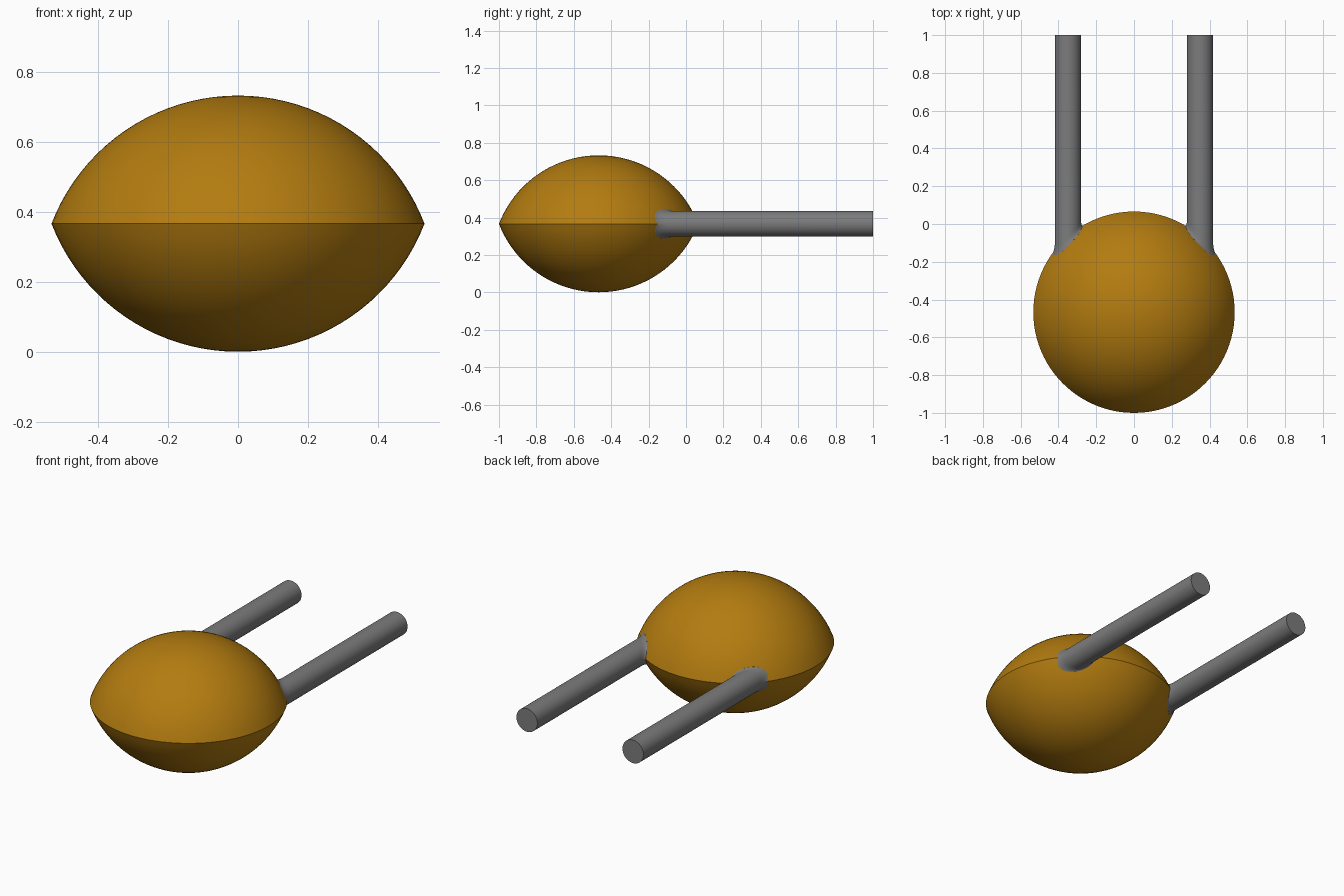
import bpy, bmesh, math

cube = bpy.data.objects.get("Cube")
if cube:
    bpy.data.objects.remove(cube, do_unlink=True)


def make_material(name, rgb):
    m = bpy.data.materials.new(name)
    m.use_nodes = True
    m.diffuse_color = (*rgb, 1)
    m.node_tree.nodes["Principled BSDF"].inputs["Base Color"].default_value = (*rgb, 1)
    return m


amber = make_material("amber", (0.45, 0.20, 0.005))
grey = make_material("grey", (0.20, 0.20, 0.20))

# Lens: two spherical caps meeting at a sharp rim
RIM, HALF = 0.533, 0.366
CY, CZ = -0.467, 0.367
SPHERE = (RIM**2 + HALF**2) / (2 * HALF)
DROP = SPHERE - HALF


def lens_radius(dz):
    return math.sqrt(max(0, SPHERE**2 - (DROP + abs(dz))**2))


def lens_back(x, dz):
    return CY + math.sqrt(max(0, lens_radius(dz)**2 - x * x))


def loft(name, rings, material, poles=None):
    """Skin a list of rings, closing the ends with poles or flat caps."""
    bm = bmesh.new()
    loops = [[bm.verts.new(p) for p in ring] for ring in rings]
    n = len(loops[0])
    for a, b in zip(loops, loops[1:]):
        for i in range(n):
            j = (i + 1) % n
            bm.faces.new((a[i], a[j], b[j], b[i]))
    for k, loop in enumerate((loops[0], loops[-1])):
        if poles:
            tip = bm.verts.new(poles[k])
            for i in range(n):
                bm.faces.new((loop[i], loop[(i + 1) % n], tip))
        else:
            bm.faces.new(loop)
    bmesh.ops.recalc_face_normals(bm, faces=bm.faces)
    mesh = bpy.data.meshes.new(name)
    bm.to_mesh(mesh)
    bm.free()
    ob = bpy.data.objects.new(name, mesh)
    bpy.context.collection.objects.link(ob)
    mesh.materials.append(material)
    bpy.ops.object.select_all(action='DESELECT')
    ob.select_set(True)
    bpy.context.view_layer.objects.active = ob
    bpy.ops.object.shade_smooth_by_angle(angle=math.radians(35))
    return ob


# Lens body
SEG, STEPS = 96, 20
half_angle = math.asin(RIM / SPHERE)
profile = []
for i in range(1, 2 * STEPS):
    t = half_angle * (1 - abs(i - STEPS) / STEPS)
    dz = SPHERE * math.cos(t) - DROP
    profile.append((SPHERE * math.sin(t), dz if i > STEPS else -dz))
rings = [[(r * math.cos(2 * math.pi * k / SEG),
           CY + r * math.sin(2 * math.pi * k / SEG), CZ + dz) for k in range(SEG)]
         for r, dz in profile]
loft("lens_body", rings, amber, poles=((0, CY, CZ - HALF), (0, CY, CZ + HALF)))

# Arms: round rods with a small flare where they meet the lens
ROD, OFFSET, FLARE, BLEND = 0.069, 0.35, 0.010, 0.04


def arm_ring(side, spread, rise=0, end=None):
    pts = []
    for k in range(64):
        a = 2 * math.pi * k / 64
        x = OFFSET + (ROD + spread) * math.cos(a)
        dz = (ROD + spread) * math.sin(a)
        y = lens_back(x, dz) + rise if end is None else end
        pts.append((side * x, y, CZ + dz))
    return pts


for side, name in ((1, "left_arm"), (-1, "right_arm")):
    rings = [arm_ring(side, FLARE, -0.02)]
    for i in range(7):
        a = math.pi / 2 * i / 6
        rings.append(arm_ring(side, FLARE * (1 - math.sin(a)), BLEND * (1 - math.cos(a))))
    rings.append(arm_ring(side, 0, end=1.0))
    loft(name, rings, grey)
